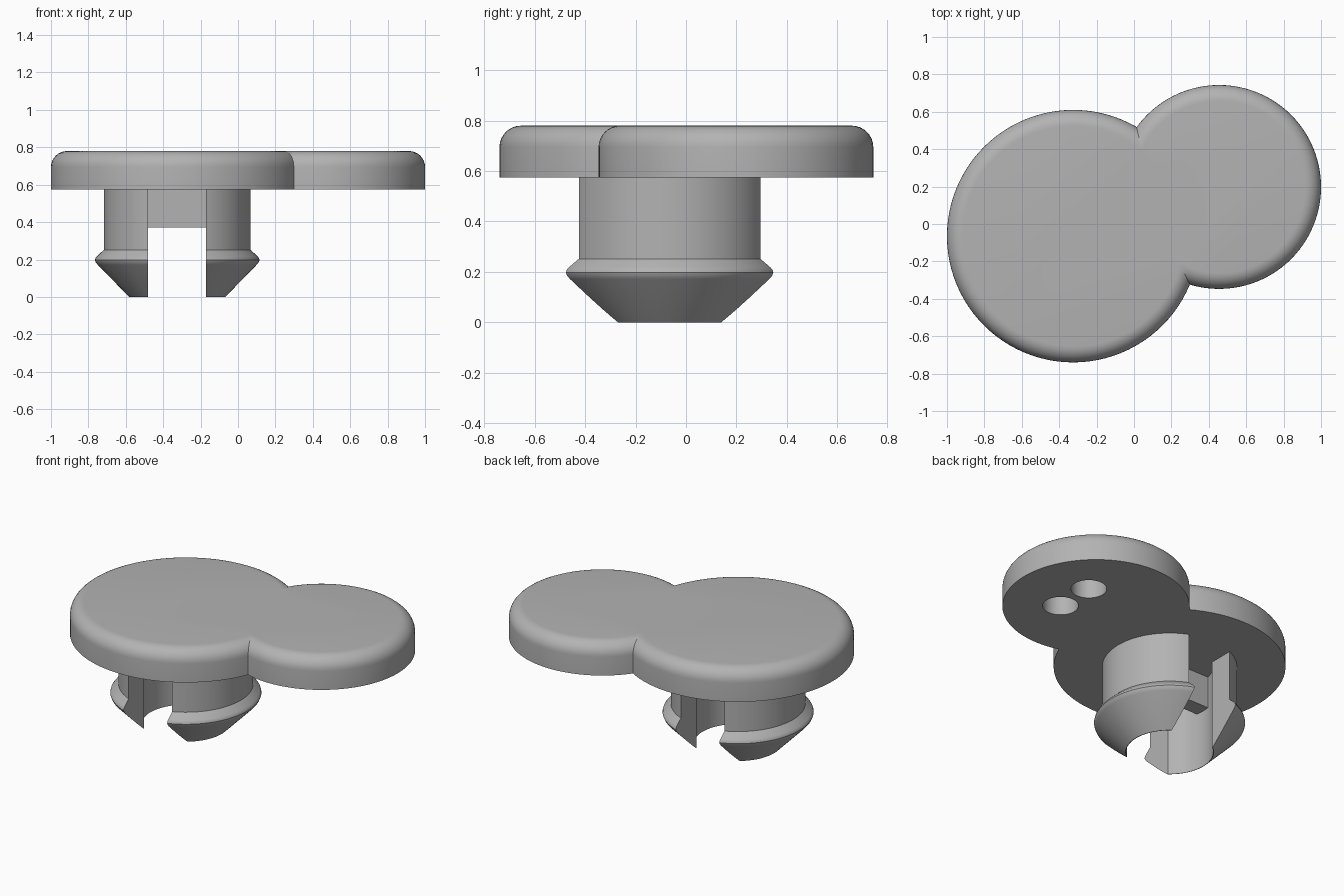
import bpy, bmesh, math
from mathutils import Matrix

if "Cube" in bpy.data.objects:
    bpy.data.objects.remove(bpy.data.objects["Cube"], do_unlink=True)

BIG = (-0.325, -0.065)
SMALL = (0.455, 0.198)
PLATE_Z, TOP_Z, FILLET = 0.575, 0.78, 0.085
SEGMENTS = 96

grey = bpy.data.materials.new("light_grey")
grey.use_nodes = True
grey.diffuse_color = (0.45, 0.45, 0.45, 1)
grey.node_tree.nodes["Principled BSDF"].inputs["Base Color"].default_value = (0.45, 0.45, 0.45, 1)


def finish(name, bm):
    bmesh.ops.recalc_face_normals(bm, faces=bm.faces)
    mesh = bpy.data.meshes.new(name)
    bm.to_mesh(mesh)
    bm.free()
    mesh.materials.append(grey)
    obj = bpy.data.objects.new(name, mesh)
    bpy.context.collection.objects.link(obj)
    return obj


def lathe(name, profile, center, ring):
    """Revolve (radius, z) points; ring closes the profile, otherwise the ends are capped."""
    bm = bmesh.new()
    rows = []
    for r, z in profile:
        angles = [2 * math.pi * i / SEGMENTS for i in range(SEGMENTS)]
        rows.append([bm.verts.new((center[0] + r * math.cos(a), center[1] + r * math.sin(a), z))
                     for a in angles])
    pairs = list(zip(rows, rows[1:]))
    if ring:
        pairs.append((rows[-1], rows[0]))
    else:
        bm.faces.new(rows[0])
        bm.faces.new(rows[-1])
    for a, b in pairs:
        for i in range(SEGMENTS):
            j = (i + 1) % SEGMENTS
            bm.faces.new((a[i], a[j], b[j], b[i]))
    return finish(name, bm)


def box(name, center, size):
    bm = bmesh.new()
    bmesh.ops.create_cube(bm, size=1, matrix=Matrix.Translation(center) @ Matrix.Diagonal((*size, 1)))
    return finish(name, bm)


def boolean(target, tool, operation):
    mod = target.modifiers.new(operation.lower(), 'BOOLEAN')
    mod.operation, mod.solver, mod.object = operation, 'EXACT', tool
    bpy.ops.object.select_all(action='DESELECT')
    bpy.context.view_layer.objects.active = target
    target.select_set(True)
    bpy.ops.object.modifier_apply(modifier=mod.name)
    bpy.data.objects.remove(tool, do_unlink=True)


def smooth(obj):
    bpy.ops.object.select_all(action='DESELECT')
    bpy.context.view_layer.objects.active = obj
    obj.select_set(True)
    bpy.ops.object.shade_smooth_by_angle(angle=math.radians(30))


def disc_profile(radius):
    steps = 8
    arc = [math.pi / 2 * i / steps for i in range(steps + 1)]
    return [(radius, PLATE_Z)] + [(radius - FILLET * (1 - math.cos(a)),
                                   TOP_Z - FILLET * (1 - math.sin(a))) for a in arc]


# Two overlapping rounded discs form the plate
plate = lathe("plate", disc_profile(0.675), BIG, False)
boolean(plate, lathe("small_disc", disc_profile(0.545), SMALL, False), 'UNION')

# Two blind holes under the small disc
for side in (-1, 1):
    hole = lathe("hole_cutter", [(0.104, 0.5), (0.104, 0.7)],
                 (0.617, SMALL[1] + side * 0.128), False)
    boolean(plate, hole, 'DIFFERENCE')
smooth(plate)

# Hollow snap post with a rounded lip and tapered tip, split by a slot into two prongs
post_profile = [(0.257, 0), (0.425, 0.172), (0.435, 0.184), (0.44, 0.197), (0.437, 0.208),
                (0.43, 0.217), (0.392, 0.252), (0.392, PLATE_Z), (0.254, PLATE_Z), (0.254, 0)]
prongs = lathe("snap_prongs", post_profile, BIG, True)
boolean(prongs, box("slot_cutter", (*BIG, 0.3), (0.31, 1.2, 0.8)), 'DIFFERENCE')
smooth(prongs)

# Short rib bridging the prongs under the plate
box("cross_rib", (*BIG, (0.37 + PLATE_Z) / 2), (0.51, 0.1, PLATE_Z - 0.37))
